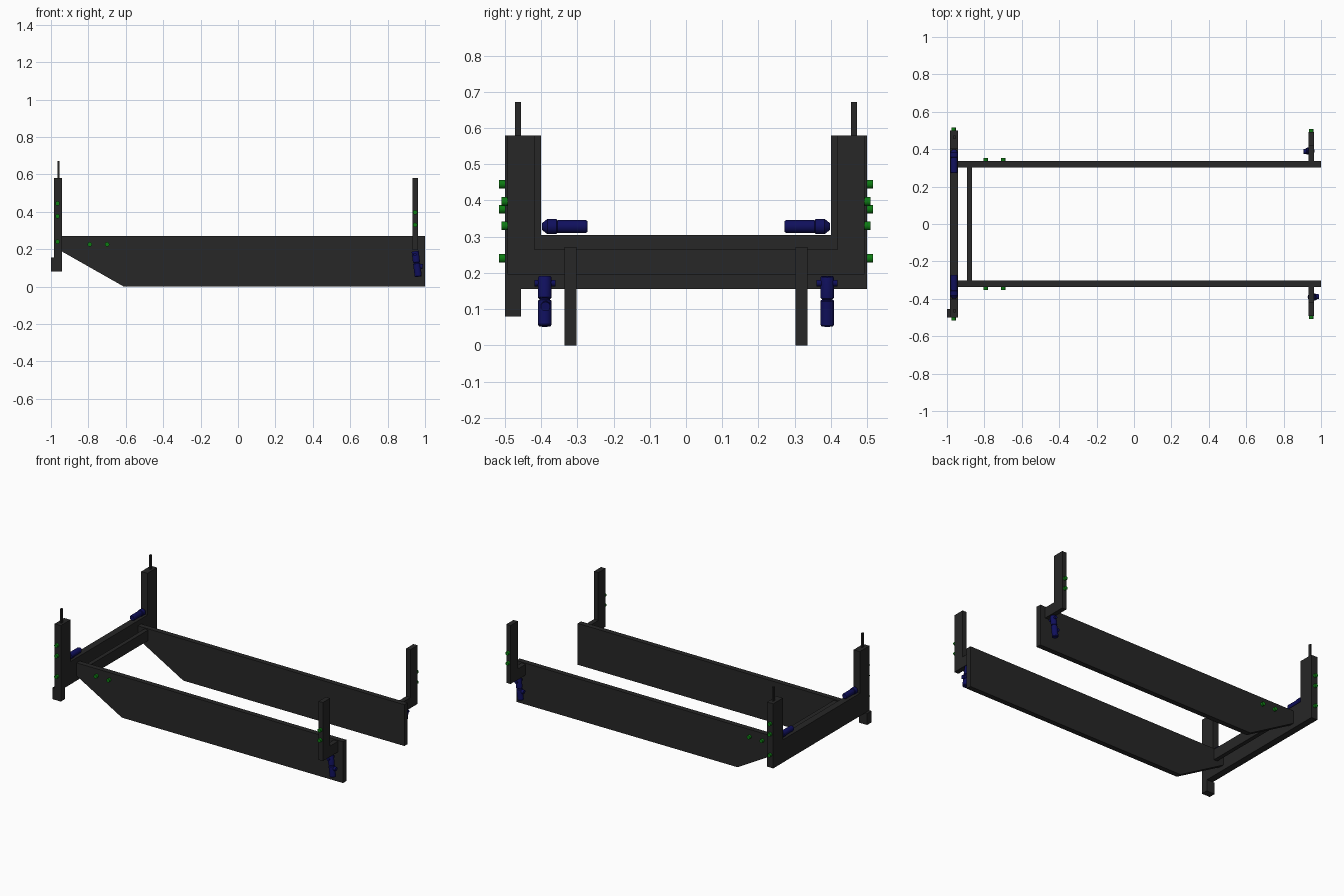
import bpy, bmesh
from mathutils import Vector

if "Cube" in bpy.data.objects:
    bpy.data.objects.remove(bpy.data.objects["Cube"])


def material(name, rgb):
    m = bpy.data.materials.new(name)
    m.diffuse_color = (*rgb, 1)
    m.use_nodes = True
    m.node_tree.nodes["Principled BSDF"].inputs["Base Color"].default_value = m.diffuse_color
    return m


DARK = material("dark_steel", (0.02, 0.02, 0.02))
BLUE = material("blue_latch", (0.005, 0.005, 0.11))
GREEN = material("green_bolt", (0.004, 0.2, 0.006))


def finish(name, bm, mat):
    bmesh.ops.recalc_face_normals(bm, faces=bm.faces)
    me = bpy.data.meshes.new(name)
    bm.to_mesh(me)
    bm.free()
    me.materials.append(mat)
    ob = bpy.data.objects.new(name, me)
    bpy.context.collection.objects.link(ob)
    return ob


def box(name, lo, hi):
    bm = bmesh.new()
    bmesh.ops.create_cube(bm, size=1)
    for v in bm.verts:
        v.co = Vector([(l + h) / 2 + c * abs(h - l) for l, h, c in zip(lo, hi, v.co)])
    return finish(name, bm, DARK)


def prism(name, points, extrude):
    bm = bmesh.new()
    face = bm.faces.new([bm.verts.new(p) for p in points])
    out = bmesh.ops.extrude_face_region(bm, geom=[face])
    bmesh.ops.translate(bm, vec=extrude,
                        verts=[v for v in out["geom"] if isinstance(v, bmesh.types.BMVert)])
    return finish(name, bm, DARK)


def turned(name, start, end, profile, mat, sides=20):
    """Stacked rings of (fraction along axis, radius) between two points."""
    a, b = Vector(start), Vector(end)
    rot = (b - a).to_track_quat('Z', 'Y')
    bm = bmesh.new()
    rings = []
    for t, r in profile:
        ret = bmesh.ops.create_circle(bm, segments=sides, radius=r)
        for v in ret["verts"]:
            v.co = a.lerp(b, t) + rot @ v.co
        rings.append(ret["verts"])
    for p, q in zip(rings, rings[1:]):
        for i in range(sides):
            j = (i + 1) % sides
            bm.faces.new((p[i], p[j], q[j], q[i]))
    bm.faces.new(rings[0])
    bm.faces.new(rings[-1])
    ob = finish(name, bm, mat)
    bpy.ops.object.select_all(action='DESELECT')
    ob.select_set(True)
    bpy.context.view_layer.objects.active = ob
    bpy.ops.object.shade_smooth_by_angle()
    return ob


ROD = [(0, 1), (1, 1)]


def rod(name, a, b, r, mat):
    return turned(name, a, b, [(t, r * k) for t, k in ROD], mat)


# Rear cross members and the single foot
box("rear_beam", (-0.985, -0.5, 0.155), (-0.94, 0.5, 0.305))
box("inner_crossbar", (-0.892, -0.302, 0.195), (-0.865, 0.302, 0.265))
box("rear_foot", (-1.0, -0.5, 0.08), (-0.94, -0.455, 0.156))

for s, side in ((-1, "near"), (1, "far")):
    # Long side rail with a sloping rear underside
    prism(f"side_rail_{side}",
          [(x, s * 0.302, z) for x, z in
           ((-0.945, 0.272), (1, 0.272), (1, 0), (-0.61, 0), (-0.945, 0.19))],
          (0, s * 0.034, 0))
    # Rear post with its pin
    box(f"rear_post_{side}", (-0.985, min(s * 0.4, s * 0.5), 0.305),
        (-0.94, max(s * 0.4, s * 0.5), 0.58))
    box(f"post_pin_{side}", (-0.966, s * 0.4635 - 0.0085, 0.57),
        (-0.955, s * 0.4635 + 0.0085, 0.672))
    # L-shaped front post on an arm from the rail
    prism(f"front_post_{side}",
          [(0.932, s * y, z) for y, z in
           ((0.335, 0.195), (0.493, 0.195), (0.493, 0.58),
            (0.418, 0.58), (0.418, 0.265), (0.335, 0.265))],
          (0.031, 0, 0))
    # Bolts on posts and rail
    bolts = ([(-0.965, 0.50, z) for z in (0.445, 0.376, 0.24)]
             + [(0.947, 0.493, z) for z in (0.397, 0.33)]
             + [(x, 0.336, 0.226) for x in (-0.793, -0.7)])
    for i, (x, y, z) in enumerate(bolts):
        rod(f"bolt_{side}_{i + 1}", (x, s * (y - 0.005), z), (x, s * (y + 0.016), z), 0.012, GREEN)
    # Rear latch lying on the beam
    turned(f"rear_latch_{side}", (-0.962, s * 0.398, 0.328), (-0.962, s * 0.272, 0.328),
           [(0, 0.009), (0.06, 0.015), (0.12, 0.021), (0.32, 0.021), (0.34, 0.017),
            (0.38, 0.018), (0.96, 0.018), (1, 0.015)], BLUE)
    # Front latch hanging below the arm, tilted away from its pivot
    x0, tilt = 0.947, -s * 0.017
    turned(f"front_latch_{side}", (x0, s * 0.39, 0.19), (x0 + tilt, s * 0.39, 0.053),
           [(0, 0.017), (0.03, 0.019), (0.43, 0.019), (0.45, 0.015), (0.47, 0.015),
            (0.49, 0.019), (0.97, 0.019), (1, 0.016)], BLUE)
    rod(f"latch_pivot_{side}", (x0, s * 0.36, 0.172), (x0, s * 0.418, 0.172), 0.009, BLUE)
    rod(f"latch_button_{side}", (x0 + tilt * 0.5, s * 0.388, 0.112),
        (x0 - s * 0.04, s * 0.388, 0.107), 0.013, BLUE)
